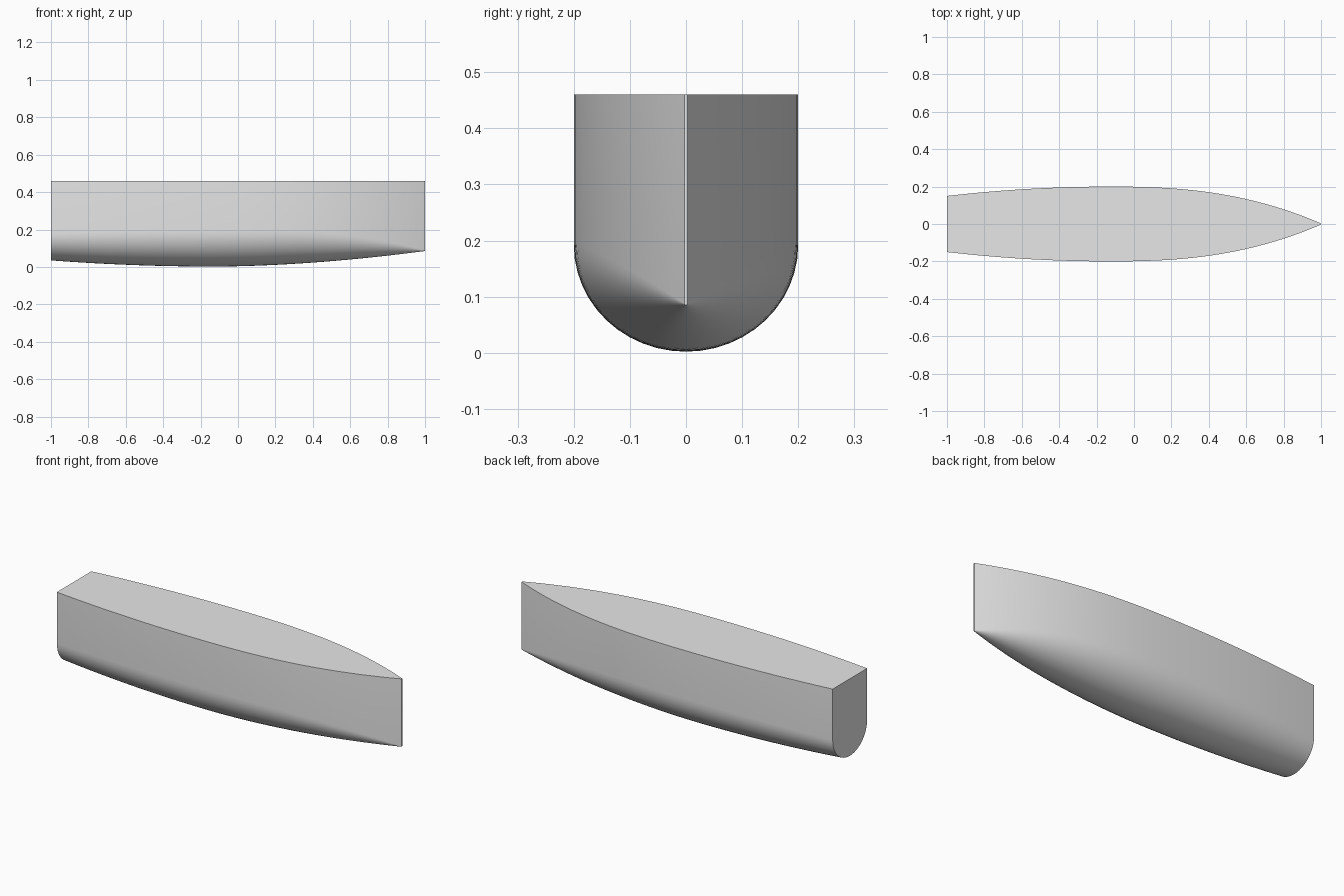
import bpy
import bmesh
import math

cube = bpy.data.objects.get("Cube")
if cube:
    bpy.data.objects.remove(cube, do_unlink=True)

DECK_Z = 0.46
MID_X = -0.13       # station of greatest beam and draught
STATIONS = 48
ARC_STEPS = 24


def half_beam(x):
    if x < MID_X:
        return 0.2 - 0.05 * ((MID_X - x) / (1 + MID_X)) ** 2
    return 0.2 - 0.197 * ((x - MID_X) / (1 - MID_X)) ** 2.48


def keel_height(x):
    if x < MID_X:
        return 0.002 + 0.033 * ((MID_X - x) / (1 + MID_X)) ** 2
    return 0.002 + 0.083 * ((x - MID_X) / (1 - MID_X)) ** 1.8


def section(x):
    """Upright sides joined by a rounded bilge."""
    w, keel = half_beam(x), keel_height(x)
    rise = 0.95 * w
    points = [(x, w, DECK_Z)]
    for i in range(ARC_STEPS + 1):
        a = math.pi * i / ARC_STEPS
        points.append((x, w * math.cos(a), keel + rise * (1 - math.sin(a))))
    points.append((x, -w, DECK_Z))
    return points


# Hull: loft the sections from stern to bow, closing the deck and both ends
bm = bmesh.new()
rings = []
for s in range(STATIONS + 1):
    rings.append([bm.verts.new(p) for p in section(-1 + 2 * s / STATIONS)])
for a, b in zip(rings, rings[1:]):
    for i in range(len(a)):
        j = (i + 1) % len(a)
        bm.faces.new((a[i], a[j], b[j], b[i]))
bm.faces.new(rings[0])
bm.faces.new(rings[-1])
bmesh.ops.recalc_face_normals(bm, faces=bm.faces)
mesh = bpy.data.meshes.new("hull")
bm.to_mesh(mesh)
bm.free()
hull = bpy.data.objects.new("hull", mesh)
bpy.context.collection.objects.link(hull)

# Plain grey finish
grey = bpy.data.materials.new("light grey")
grey.use_nodes = True
grey.diffuse_color = (0.8, 0.8, 0.8, 1)
grey.node_tree.nodes["Principled BSDF"].inputs["Base Color"].default_value = (0.8, 0.8, 0.8, 1)
mesh.materials.append(grey)

# Smooth sides with crisp deck, transom and stem edges
bpy.ops.object.select_all(action="DESELECT")
hull.select_set(True)
bpy.context.view_layer.objects.active = hull
bpy.ops.object.shade_smooth_by_angle(angle=math.radians(30))
